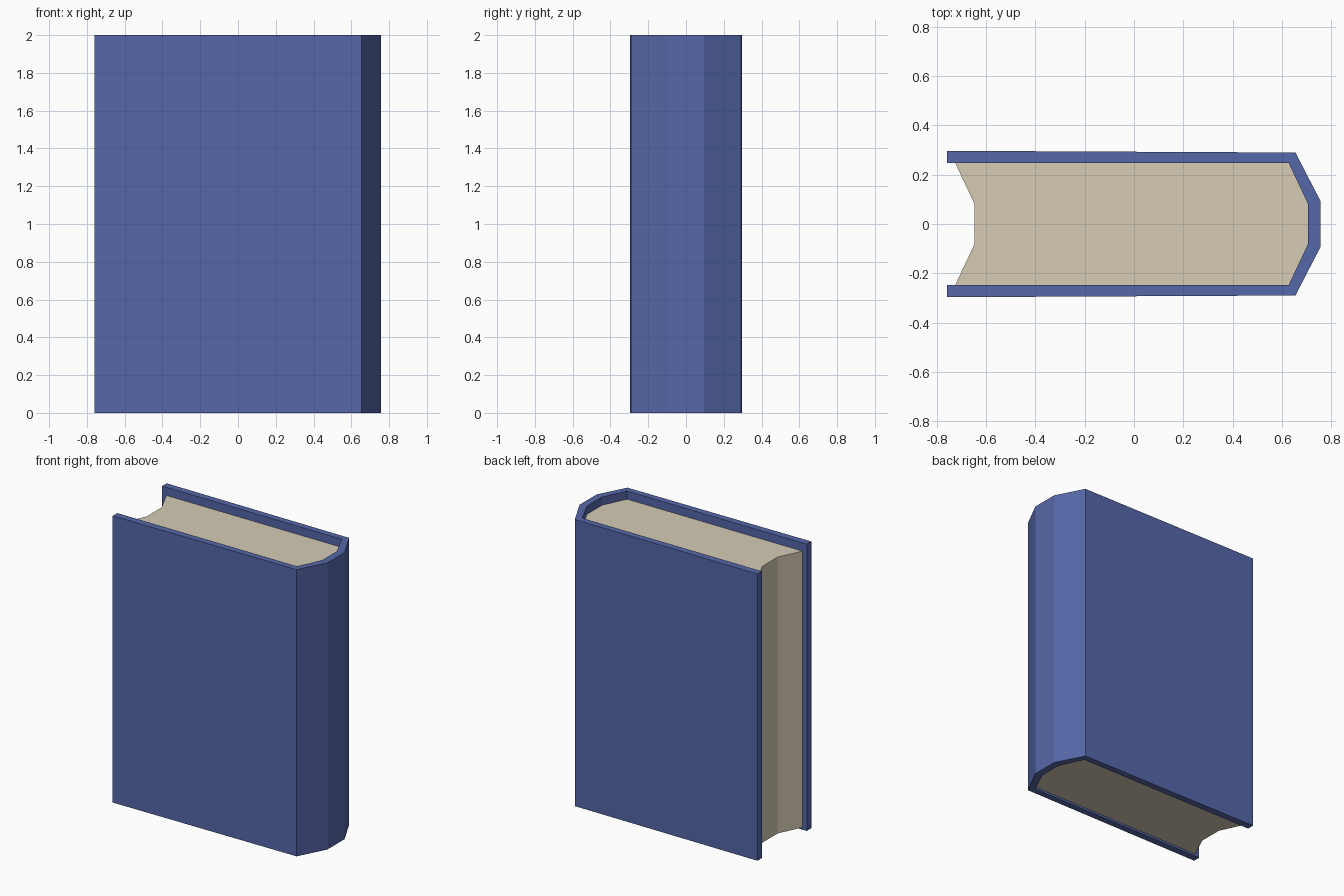
import bpy, bmesh

if "Cube" in bpy.data.objects:
    bpy.data.objects.remove(bpy.data.objects["Cube"])


def material(name, rgb):
    """Flat colour given as 0-255 sRGB, stored as linear."""
    mat = bpy.data.materials.new(name)
    lin = [((c / 255 + 0.055) / 1.055) ** 2.4 for c in rgb]
    mat.diffuse_color = (*lin, 1)
    mat.use_nodes = True
    mat.node_tree.nodes["Principled BSDF"].inputs["Base Color"].default_value = mat.diffuse_color
    return mat


def mirrored(half):
    """Close a half profile (y > 0) by mirroring it across the x axis."""
    return half + [(x, -y) for x, y in reversed(half)]


def prism(name, outline, z0, z1, mat):
    """Extrude a plan outline from z0 up to z1."""
    bm = bmesh.new()
    base = bm.faces.new([bm.verts.new((x, y, z0)) for x, y in outline])
    top = bmesh.ops.extrude_face_region(bm, geom=[base])["geom"]
    bmesh.ops.translate(bm, vec=(0, 0, z1 - z0),
                        verts=[v for v in top if isinstance(v, bmesh.types.BMVert)])
    bmesh.ops.recalc_face_normals(bm, faces=bm.faces)
    mesh = bpy.data.meshes.new(name)
    bm.to_mesh(mesh)
    bm.free()
    mesh.materials.append(mat)
    obj = bpy.data.objects.new(name, mesh)
    bpy.context.collection.objects.link(obj)
    return obj


blue = material("cover blue", (85, 103, 168))
cream = material("paper cream", (214, 204, 180))

# Cover: two boards joined by a faceted spine, as one U-shaped outline
outer = [(-0.759, 0.297), (0.655, 0.290), (0.756, 0.095)]
inner = [(-0.759, 0.247), (0.628, 0.247), (0.706, 0.081)]
cover = mirrored(outer) + mirrored(inner)[::-1]
prism("cover", cover, 0.0, 2.0, blue)

# Page block: hollowed fore edge, rounded back, set in from top and bottom
pages = [(-0.648, 0.083), (-0.725, 0.247), (0.628, 0.247), (0.706, 0.081)]
prism("pages", mirrored(pages), 0.015, 1.943, cream)
